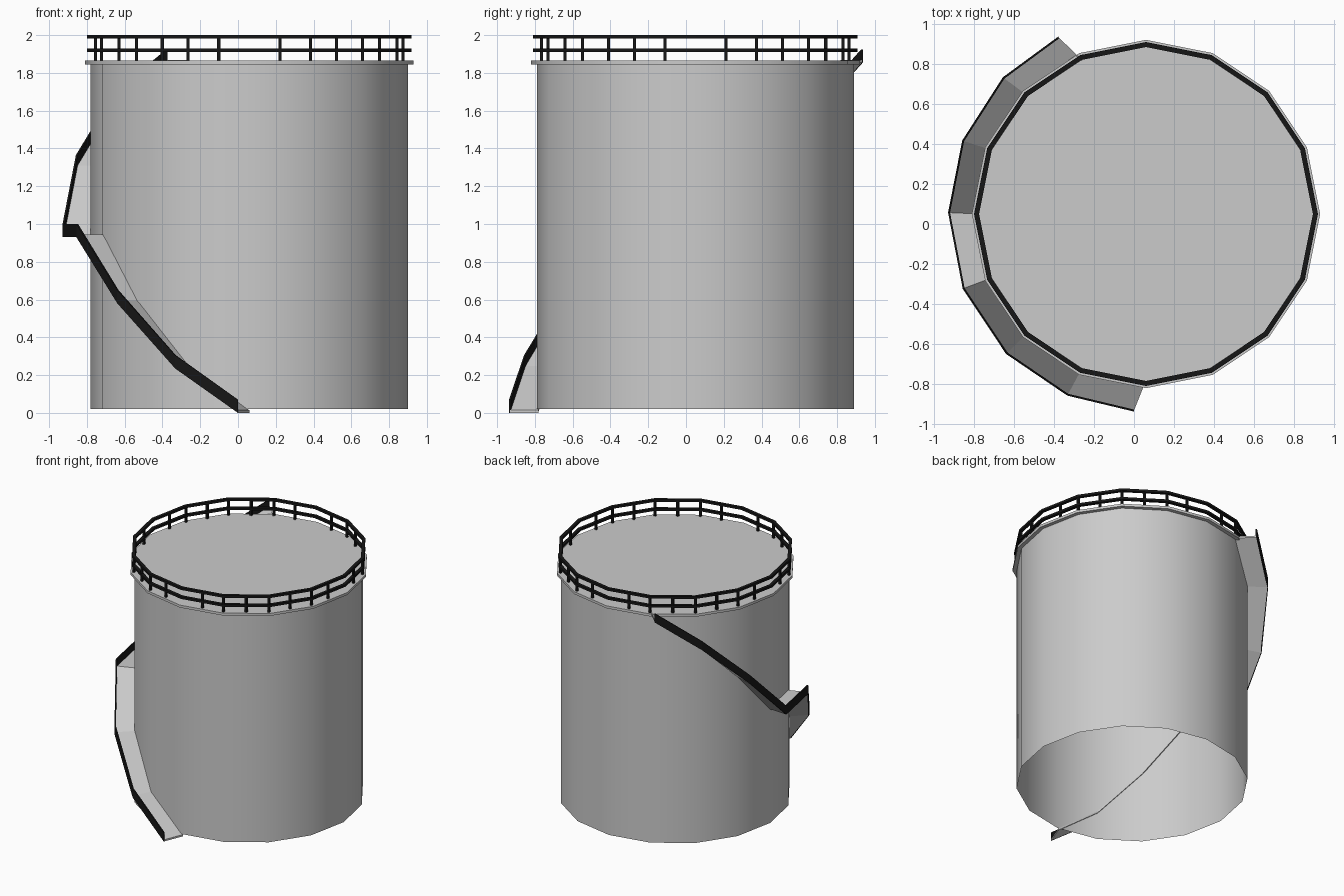
import bpy, bmesh
from math import cos, sin, radians, pi

if "Cube" in bpy.data.objects:
    bpy.data.objects.remove(bpy.data.objects["Cube"])

CX, CY, SIDES = 0.06, 0.05, 16

black = bpy.data.materials.new("black_paint")
black.diffuse_color = (0.008, 0.008, 0.008, 1)
black.use_nodes = True
black.node_tree.nodes["Principled BSDF"].inputs["Base Color"].default_value = black.diffuse_color


def polar(r, deg, z):
    a = radians(deg)
    return (CX + r * cos(a), CY + r * sin(a), z)


def finish(name, bm, mat=None, smooth=False):
    bmesh.ops.recalc_face_normals(bm, faces=bm.faces)
    me = bpy.data.meshes.new(name)
    bm.to_mesh(me)
    bm.free()
    ob = bpy.data.objects.new(name, me)
    bpy.context.collection.objects.link(ob)
    if mat:
        me.materials.append(mat)
    if smooth:
        bpy.ops.object.select_all(action='DESELECT')
        ob.select_set(True)
        bpy.context.view_layer.objects.active = ob
        bpy.ops.object.shade_smooth_by_angle(angle=radians(30))
    return ob


def loft(name, sections, closed=False, mat=None):
    """Bridge matching closed cross-sections into one solid."""
    bm = bmesh.new()
    rings = [[bm.verts.new(p) for p in s] for s in sections]
    n = len(rings[0])
    count = len(rings) if closed else len(rings) - 1
    for i in range(count):
        a, b = rings[i], rings[(i + 1) % len(rings)]
        for k in range(n):
            m = (k + 1) % n
            bm.faces.new((a[k], a[m], b[m], b[k]))
    if not closed:
        bm.faces.new(rings[0])
        bm.faces.new(rings[-1])
    return finish(name, bm, mat)


def drum(name, r, z0, z1, bottom):
    bm = bmesh.new()
    lo = [bm.verts.new(polar(r, 360 * i / SIDES, z0)) for i in range(SIDES)]
    hi = [bm.verts.new(polar(r, 360 * i / SIDES, z1)) for i in range(SIDES)]
    for i in range(SIDES):
        j = (i + 1) % SIDES
        bm.faces.new((lo[i], lo[j], hi[j], hi[i]))
    bm.faces.new(hi)
    if bottom:
        bm.faces.new(lo[::-1])
    return finish(name, bm, smooth=True)


# Tank shell (open underneath) and roof slab
drum("tank_shell", 0.84, 0.02, 1.85, False)
drum("roof_slab", 0.87, 1.845, 1.865, True)


# Roof guard rails
def rail(name, z, h=0.018, r0=0.834, r1=0.859):
    loft(name, [[polar(r, 360 * i / SIDES, zz) for r, zz in
                 ((r0, z - h), (r1, z - h), (r1, z), (r0, z))]
                for i in range(SIDES)], True, black)


rail("top_rail", 2.0)
rail("middle_rail", 1.928)

# Guard rail posts
for i in range(32):
    if i % 8 == 0:
        continue
    deg = i * 11.25
    r = 0.846 * (cos(pi / SIDES) if i % 2 else 1)
    x, y, _ = polar(r, deg, 0)
    w = 0.008
    loft("rail_post", [[(x - w, y - w, z), (x + w, y - w, z),
                        (x + w, y + w, z), (x - w, y + w, z)]
                       for z in (1.86, 1.99)], mat=black)

# Spiral walkway: (inner angle, outer angle, height)
path = [(270, 266.5, 0.0), (247.5, 246.6, 0.235), (225, 225, 0.58),
        (202.5, 202.2, 0.93), (180, 179.6, 0.93), (157.5, 158.2, 1.295),
        (135, 136.3, 1.63), (112.5, 116.3, 1.855)]
R_IN, R_OUT = 0.832, 0.983
loft("walkway_floor", [[polar(R_IN, a, z), polar(R_OUT, b, z),
                        polar(R_OUT, b, z + 0.014), polar(R_IN, a, z + 0.014)]
                       for a, b, z in path])
loft("walkway_outer_stringer",
     [[polar(R_OUT - 0.004, b, z), polar(R_OUT + 0.006, b, z),
       polar(R_OUT + 0.006, b, z + 0.07), polar(R_OUT - 0.004, b, z + 0.07)]
      for a, b, z in path], mat=black)
